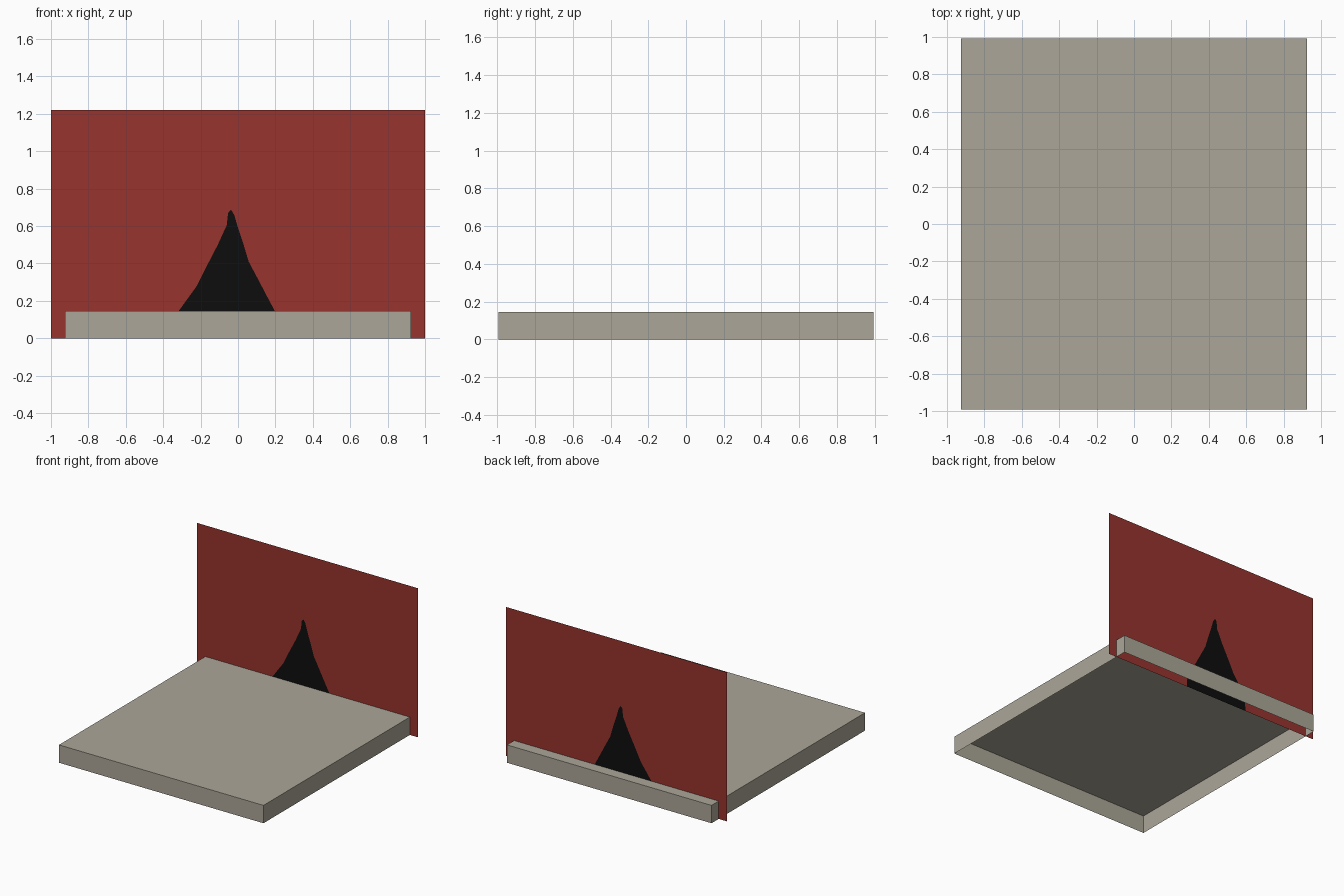
import bpy, bmesh

if "Cube" in bpy.data.objects:
    bpy.data.objects.remove(bpy.data.objects["Cube"])

def srgb(r, g, b):
    lin = lambda c: c / 12.92 if c <= 0.04045 else ((c + 0.055) / 1.055) ** 2.4
    return (lin(r / 255), lin(g / 255), lin(b / 255), 1)

def material(name, rgb):
    m = bpy.data.materials.new(name)
    m.diffuse_color = srgb(*rgb)
    m.use_nodes = True
    m.node_tree.nodes["Principled BSDF"].inputs["Base Color"].default_value = m.diffuse_color
    return m

stone = material("stone grey", (171, 166, 152))
red = material("brick red", (151, 52, 46))
black = material("black", (13, 13, 13))

def add_object(name, bm, mats):
    me = bpy.data.meshes.new(name)
    bm.to_mesh(me)
    bm.free()
    for m in mats:
        me.materials.append(m)
    ob = bpy.data.objects.new(name, me)
    bpy.context.collection.objects.link(ob)
    return ob

# base slab: thin shell, open underneath
W, D, H = 0.926, 0.993, 0.146
bm = bmesh.new()
bmesh.ops.create_cube(bm, size=2)
for v in bm.verts:
    v.co = (v.co.x * W, v.co.y * D, (v.co.z + 1) / 2 * H)
bm.normal_update()
bmesh.ops.delete(bm, geom=[f for f in bm.faces if f.normal.z < -0.5], context='FACES_ONLY')
add_object("base_slab", bm, [stone])

# upright panel: red sheet with a black peaked silhouette cut into it
Y, TOP = 0.90, 1.22
left = [(-.335, 0), (-.333, .1), (-.317, .146), (-.22, .28), (-.178, .365),
        (-.108, .5), (-.06, .605), (-.053, .67)]
apex = (-.038, .688)
right = [(-.02, .66), (0, .59), (.03, .5), (.057, .41), (.105, .32),
         (.16, .215), (.197, .146), (.235, .06), (.235, 0)]

bm = bmesh.new()
verts = {}

def vert(p):
    if p not in verts:
        verts[p] = bm.verts.new((p[0], Y, p[1]))
    return verts[p]

def face(points, index):
    f = bm.faces.new([vert(p) for p in points])
    f.material_index = index

top_mid = (apex[0], TOP)
face([(-1, 0)] + left + [apex, top_mid, (-1, TOP)], 0)      # red, left half
face([apex] + right + [(1, 0), (1, TOP), top_mid], 0)       # red, right half
face((left + [apex] + right)[::-1], 1)                      # black silhouette
add_object("back_panel", bm, [red, black])
